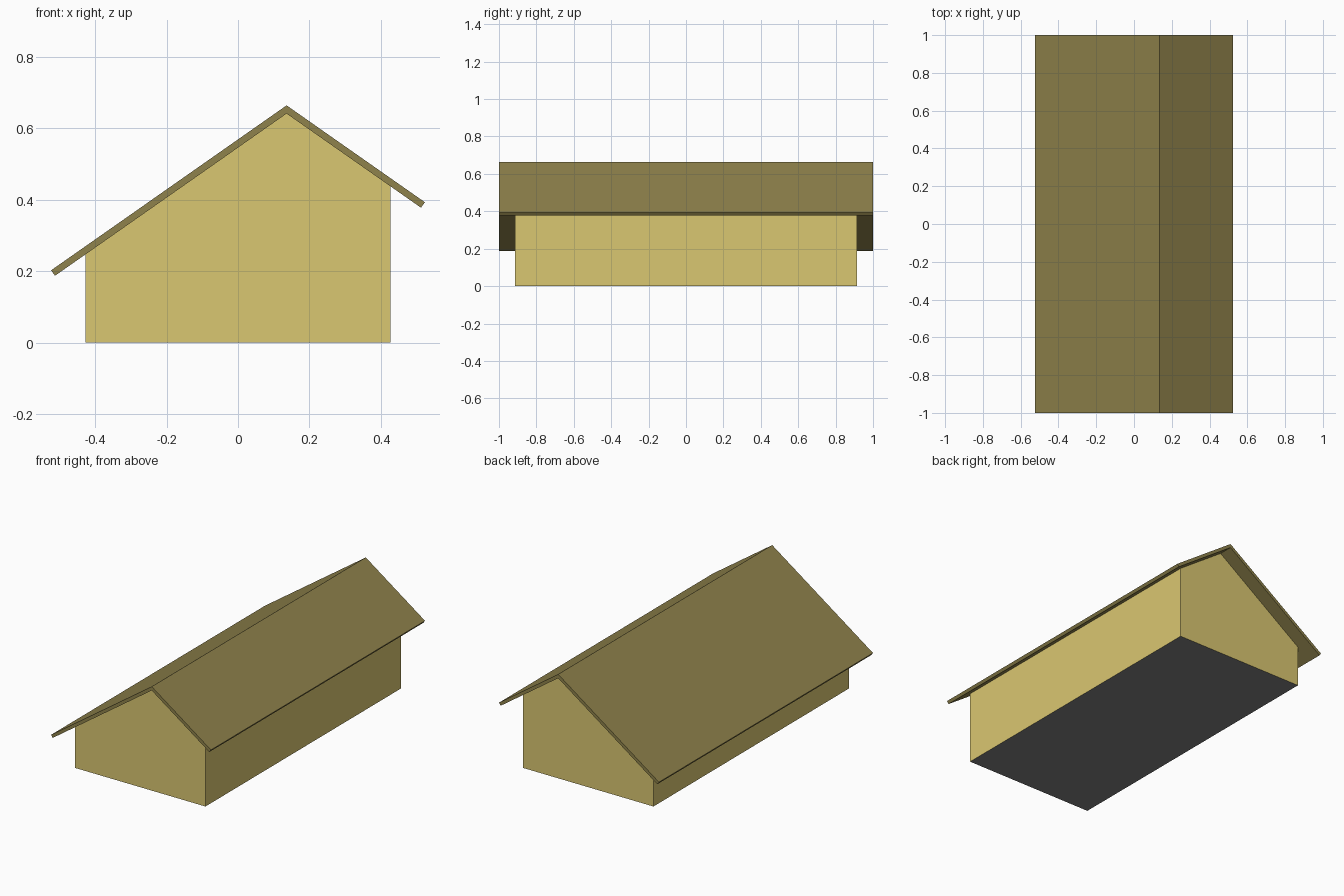
import bpy
import bmesh
import math
from mathutils import Vector

if "Cube" in bpy.data.objects:
    bpy.data.objects.remove(bpy.data.objects["Cube"])

PITCH = math.radians(35)
SLOPE = math.tan(PITCH)
RIDGE_X, RIDGE_TOP, RIDGE_UNDER = 0.136, 0.664, 0.641
WALL_X, WALL_Y = 0.427, 0.914
EAVE_X, ROOF_Y = 0.523, 1.0


def material(name, color):
    m = bpy.data.materials.new(name)
    m.diffuse_color = (*color, 1)
    m.use_nodes = True
    m.node_tree.nodes["Principled BSDF"].inputs["Base Color"].default_value = m.diffuse_color
    return m


def extrude_profile(name, profile, half_length, mat):
    """Solid from an x/z outline, running from -y to +y."""
    bm = bmesh.new()
    face = bm.faces.new([bm.verts.new((x, -half_length, z)) for x, z in profile])
    res = bmesh.ops.extrude_face_region(bm, geom=[face])
    verts = [g for g in res["geom"] if isinstance(g, bmesh.types.BMVert)]
    bmesh.ops.translate(bm, verts=verts, vec=Vector((0, 2 * half_length, 0)))
    bmesh.ops.recalc_face_normals(bm, faces=bm.faces[:])
    mesh = bpy.data.meshes.new(name)
    bm.to_mesh(mesh)
    bm.free()
    obj = bpy.data.objects.new(name, mesh)
    bpy.context.collection.objects.link(obj)
    mesh.materials.append(mat)
    return obj


def height(x, ridge):
    return ridge - SLOPE * abs(x - RIDGE_X)


wall_mat = material("wall_yellow", (0.70, 0.57, 0.165))
roof_mat = material("roof_olive", (0.275, 0.225, 0.072))
floor_mat = material("floor_grey", (0.22, 0.22, 0.22))

# walls: gabled body reaching the underside of the roof
walls = extrude_profile("walls", [
    (-WALL_X, 0), (WALL_X, 0), (WALL_X, height(WALL_X, RIDGE_UNDER)),
    (RIDGE_X, RIDGE_UNDER), (-WALL_X, height(-WALL_X, RIDGE_UNDER))], WALL_Y, wall_mat)

# grey underside of the body
walls.data.materials.append(floor_mat)
for poly in walls.data.polygons:
    if poly.normal.z < -0.9:
        poly.material_index = 1

# roof: two slabs of equal pitch with eaves cut square to the slope
thick = (RIDGE_TOP - RIDGE_UNDER) * math.cos(PITCH)
dx, dz = thick * math.sin(PITCH), thick * math.cos(PITCH)
left_z, right_z = height(-EAVE_X, RIDGE_TOP), height(EAVE_X, RIDGE_TOP)
extrude_profile("roof", [
    (-EAVE_X, left_z), (-EAVE_X + dx, left_z - dz), (RIDGE_X, RIDGE_UNDER),
    (EAVE_X - dx, right_z - dz), (EAVE_X, right_z), (RIDGE_X, RIDGE_TOP)], ROOF_Y, roof_mat)
